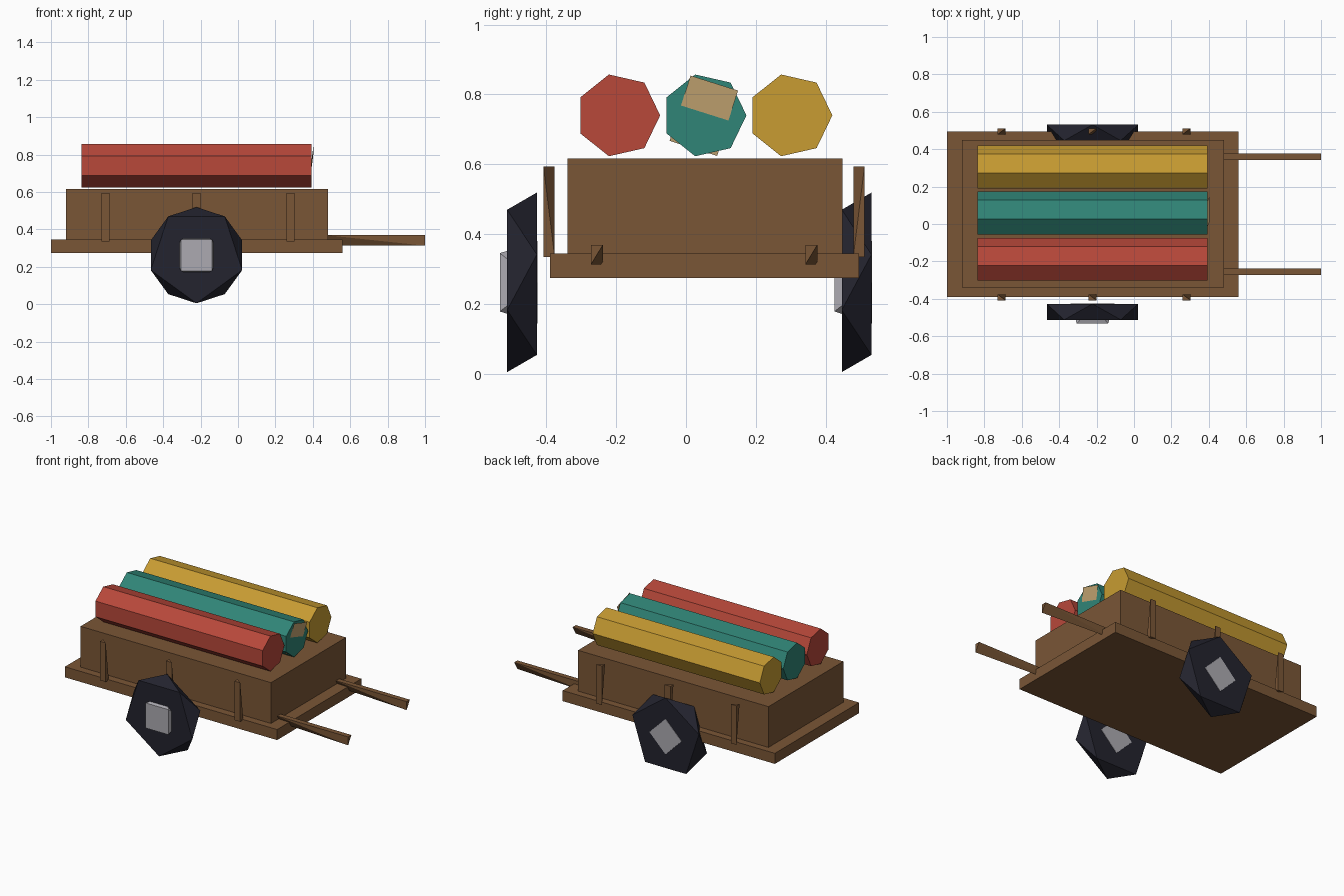
import bpy, bmesh
from math import sin, cos, pi, radians
from mathutils import Vector

default = bpy.data.objects.get("Cube")
if default:
    bpy.data.objects.remove(default, do_unlink=True)


def linear(c):
    c /= 255
    return c / 12.92 if c <= 0.04045 else ((c + 0.055) / 1.055) ** 2.4


def material(name, r, g, b):
    mat = bpy.data.materials.new(name)
    mat.use_nodes = True
    colour = (linear(r), linear(g), linear(b), 1)
    mat.diffuse_color = colour
    mat.node_tree.nodes["Principled BSDF"].inputs["Base Color"].default_value = colour
    return mat


wood = material("brown wood", 122, 86, 54)
tyre = material("dark tyre", 35, 35, 46)
metal = material("grey metal", 172, 170, 177)
red = material("red cloth", 184, 72, 58)
teal = material("teal cloth", 48, 133, 119)
yellow = material("yellow cloth", 200, 156, 50)
tan = material("tan paper", 196, 165, 114)


def finish(name, bm, mat):
    bmesh.ops.recalc_face_normals(bm, faces=bm.faces)
    mesh = bpy.data.meshes.new(name)
    bm.to_mesh(mesh)
    bm.free()
    mesh.materials.append(mat)
    obj = bpy.data.objects.new(name, mesh)
    bpy.context.collection.objects.link(obj)
    return obj


def hull(name, points, mat):
    """Convex flat-faced solid around a few points."""
    bm = bmesh.new()
    for p in points:
        bm.verts.new(p)
    bmesh.ops.convex_hull(bm, input=bm.verts)
    bmesh.ops.dissolve_limit(bm, angle_limit=radians(1), verts=bm.verts, edges=bm.edges)
    return finish(name, bm, mat)


def box(name, lo, hi, mat):
    return hull(name, [(x, y, z) for x in (lo[0], hi[0])
                       for y in (lo[1], hi[1]) for z in (lo[2], hi[2])], mat)


def ring(n, r, start):
    return [(r * cos(start + 2 * pi * i / n), r * sin(start + 2 * pi * i / n))
            for i in range(n)]


def twisted_disc(name, n, r, centre, y0, y1, start, mat):
    """Disc along y whose back ring is turned half a step from its front ring."""
    cx, cz = centre
    pts = [(cx + a, y0, cz + b) for a, b in ring(n, r, start)]
    pts += [(cx + a, y1, cz + b) for a, b in ring(n, r, start + pi / n)]
    return hull(name, pts, mat)


# Cart body
box("cart_tray", (-1, -0.389, 0.275), (0.56, 0.495, 0.345), wood)
box("cart_box", (-0.92, -0.339, 0.345), (0.48, 0.448, 0.616), wood)

# Cloth rolls
for name, y, mat in (("red_roll", -0.194, red), ("teal_roll", 0.053, teal),
                     ("yellow_roll", 0.299, yellow)):
    hull(name, [(x, y + a, 0.74 + b) for x in (-0.836, 0.393)
                for a, b in ring(7, 0.12, 0)], mat)

# Tilted paper label set into the end of the teal roll
bm = bmesh.new()
corner, across, down = Vector((0.404, 0.013, 0.854)), Vector((0, 0.136, -0.043)), Vector((-0.024, -0.06, -0.187))
bm.faces.new([bm.verts.new(p) for p in (corner, corner + down, corner + down + across, corner + across)])
finish("paper_label", bm, tan)

# Wheels with hubs, both facing the same way
for side, y in (("right", -0.512), ("left", 0.446)):
    twisted_disc(side + "_wheel", 5, 0.257, (-0.222, 0.262), y, y + 0.085, -pi / 2, tyre)
    twisted_disc(side + "_hub", 4, 0.118, (-0.222, 0.262), y - 0.021, y + 0.0865, pi / 4, metal)

# Twisted three-sided posts and shafts
CAP = ((-1, 1), (1, 1), (-1, -1))
FOOT = ((-1, 1), (1, -1), (1, 1))

for side, y in (("right", -0.392), ("left", 0.495)):
    flip = -1 if y < 0 else 1
    for i, x in enumerate((-0.708, -0.222, 0.281)):
        pts = [(x + 0.021 * a, y + 0.016 * b * flip, 0.594) for a, b in CAP]
        pts += [(x + 0.021 * a, y + 0.016 * b * flip, 0.335) for a, b in FOOT]
        hull(f"{side}_post_{i + 1}", pts, wood)

for side, y in (("right", -0.255), ("left", 0.359)):
    pts = [(1, y + 0.017 * a, 0.341 + 0.028 * b) for a, b in CAP]
    pts += [(0.475, y + 0.017 * a, 0.341 + 0.028 * b) for a, b in FOOT]
    hull(side + "_shaft", pts, wood)
